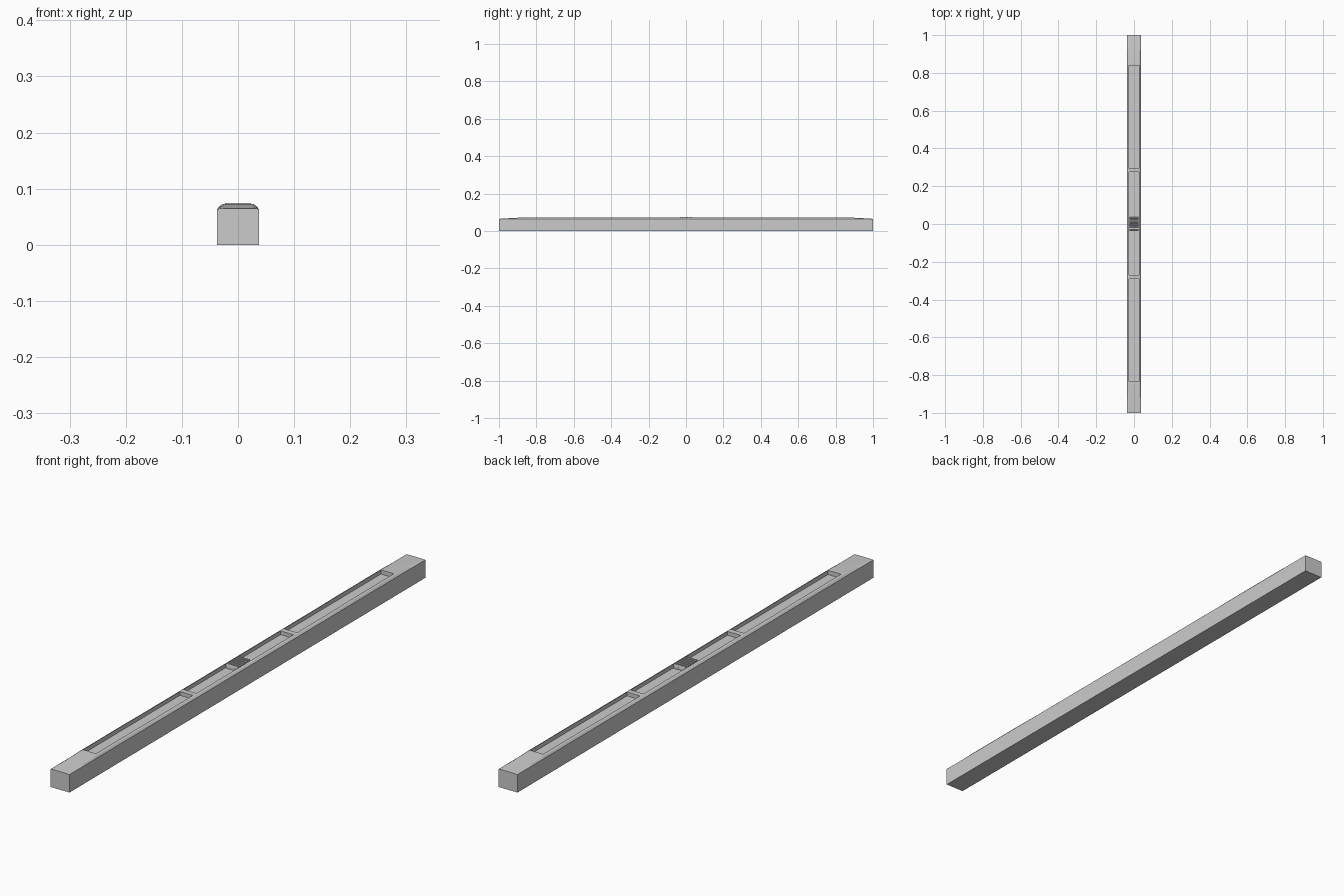
import bpy, bmesh

if "Cube" in bpy.data.objects:
    bpy.data.objects.remove(bpy.data.objects["Cube"])


def new_object(name, bm):
    bmesh.ops.recalc_face_normals(bm, faces=bm.faces)
    mesh = bpy.data.meshes.new(name)
    bm.to_mesh(mesh)
    bm.free()
    ob = bpy.data.objects.new(name, mesh)
    bpy.context.collection.objects.link(ob)
    return ob


def loft(name, rings):
    bm = bmesh.new()
    loops = [[bm.verts.new(p) for p in ring] for ring in rings]
    n = len(loops[0])
    for a, b in zip(loops, loops[1:]):
        for i in range(n):
            j = (i + 1) % n
            bm.faces.new((a[i], a[j], b[j], b[i]))
    bm.faces.new(loops[0])
    bm.faces.new(loops[-1])
    return new_object(name, bm)


def box(name, x, y0, y1, z0, z1):
    return loft(name, [[(-x, y, z0), (x, y, z0), (x, y, z1), (-x, y, z1)]
                       for y in (y0, y1)])


# Long bar: flat square ends, crowned along the middle
W, EDGE = 0.037, 0.064


def section(y, top):
    h = top - EDGE
    right = [(W, 0), (W, EDGE), (0.032, EDGE + h * 0.62), (0.026, top)]
    pts = right + [(-x, z) for x, z in reversed(right)]
    return [(x, y, z) for x, z in pts]


half = [(1.0, 0.0645), (0.92, 0.0695), (0.85, 0.073), (0.6, 0.073), (0.5, 0.0715)]
stations = [(-y, t) for y, t in half] + list(reversed(half))
bar = loft("long_bar", [section(y, t) for y, t in stations])

# Three recessed troughs separated by thin dividers
cutters = []
for y0, y1 in ((-0.835, -0.29), (-0.27, 0.275), (0.295, 0.84)):
    cutter = box("trough_cutter", 0.0255, y0, y1, 0.058, 0.12)
    cutter.hide_render = True
    mod = bar.modifiers.new("trough", 'BOOLEAN')
    mod.operation = 'DIFFERENCE'
    mod.solver = 'EXACT'
    mod.object = cutter
    cutters.append(cutter)

# Apply the cuts and remove the cutters
bpy.context.view_layer.update()
deps = bpy.context.evaluated_depsgraph_get()
cut_mesh = bpy.data.meshes.new_from_object(bar.evaluated_get(deps))
bar.modifiers.clear()
bar.data = cut_mesh
for c in cutters:
    bpy.data.objects.remove(c, do_unlink=True)

# Ribbed sliding thumb grip in the middle trough
box("grip_base", 0.023, -0.035, 0.037, 0.057, 0.065)
RIBS = 6
for i in range(RIBS):
    y = -0.03 + i * 0.0124
    loft(f"grip_rib_{i + 1}", [
        [(-0.023, y + a, z), (0.023, y + a, z), (0.023, y + b, z), (-0.023, y + b, z)]
        for z, a, b in ((0.064, -0.005, 0.005), (0.0745, -0.003, 0.003))])
